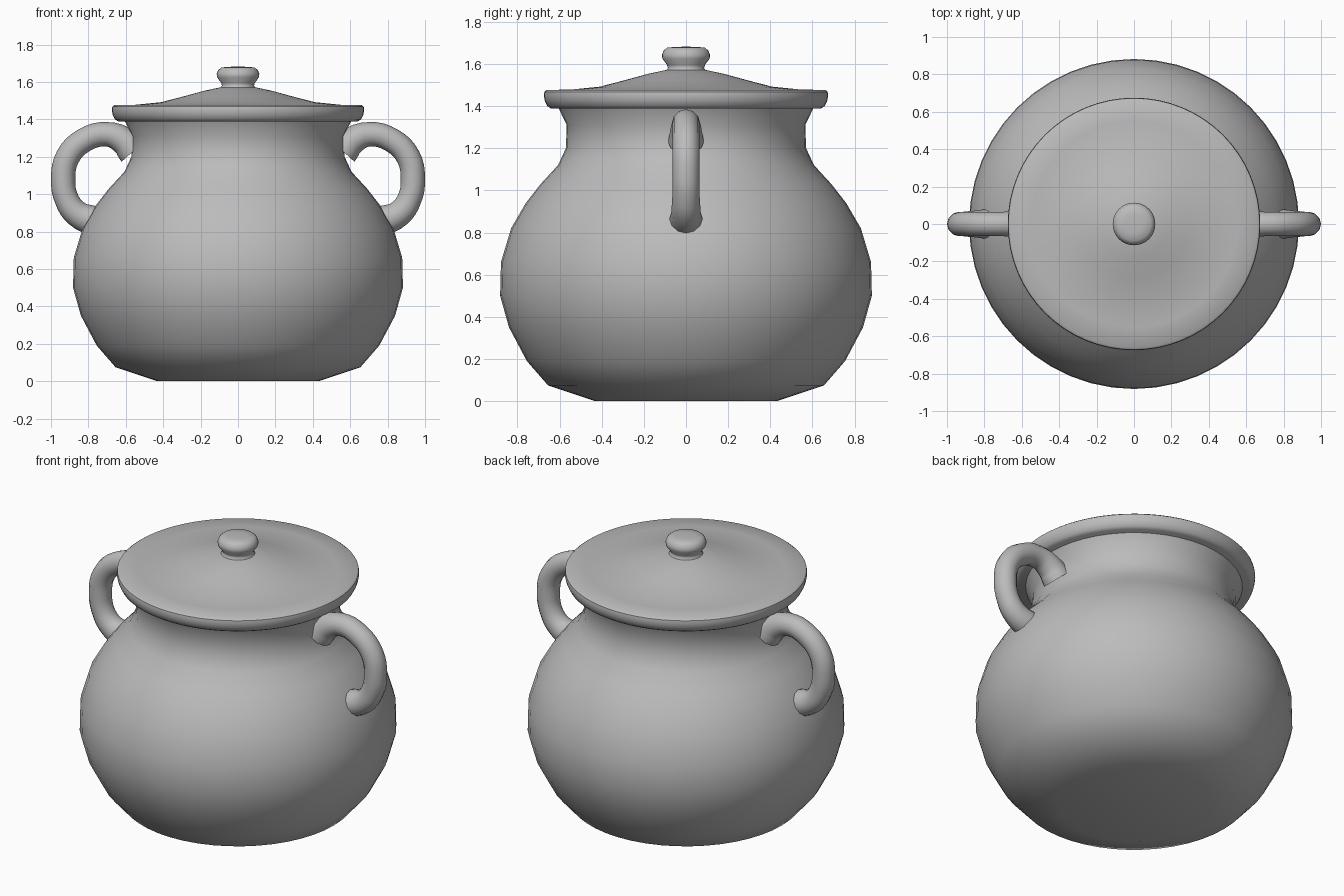
import bpy
import bmesh
from math import radians
from mathutils import Matrix

cube = bpy.data.objects.get("Cube")
if cube:
    bpy.data.objects.remove(cube, do_unlink=True)

# Plain grey glaze
CLAY = (0.5, 0.5, 0.5, 1)
clay = bpy.data.materials.new("grey clay")
clay.use_nodes = True
clay.diffuse_color = CLAY
clay.node_tree.nodes["Principled BSDF"].inputs["Base Color"].default_value = CLAY


def finish(obj, angle):
    """Give the object its colour and smooth shading."""
    obj.data.materials.clear()
    obj.data.materials.append(clay)
    bpy.ops.object.select_all(action='DESELECT')
    obj.select_set(True)
    bpy.context.view_layer.objects.active = obj
    bpy.ops.object.shade_smooth_by_angle(angle=radians(angle))


def lathe(name, profile, sides, angle=40):
    """Turn a closed (radius, height) profile around the z axis."""
    bm = bmesh.new()
    verts = [bm.verts.new((r, 0, z)) for r, z in profile]
    edges = [bm.edges.new(pair) for pair in zip(verts, verts[1:])]
    bmesh.ops.spin(bm, geom=verts + edges, cent=(0, 0, 0), axis=(0, 0, 1),
                   angle=radians(360), steps=sides, use_merge=True)
    bmesh.ops.remove_doubles(bm, verts=bm.verts, dist=0.0005)
    bmesh.ops.recalc_face_normals(bm, faces=bm.faces)
    mesh = bpy.data.meshes.new(name)
    bm.to_mesh(mesh)
    bm.free()
    obj = bpy.data.objects.new(name, mesh)
    bpy.context.collection.objects.link(obj)
    finish(obj, angle)
    return obj


def handle(name, side):
    """Round ear whose ends swell where they meet the pot."""
    path = [(0.56, 1.23, 1.3), (0.61, 1.285, 1.15), (0.70, 1.32, 1),
            (0.82, 1.29, 1), (0.91, 1.2, 1), (0.935, 1.08, 1),
            (0.915, 0.97, 1), (0.86, 0.895, 1.08), (0.77, 0.855, 1.25)]
    curve = bpy.data.curves.new(name, 'CURVE')
    curve.dimensions = '3D'
    curve.bevel_depth = 0.065
    curve.bevel_resolution = 4
    curve.use_fill_caps = True
    spline = curve.splines.new('BEZIER')
    spline.resolution_u = 4
    spline.bezier_points.add(len(path) - 1)
    for point, (x, z, swell) in zip(spline.bezier_points, path):
        point.co = (x, 0, z)
        point.radius = swell
        point.handle_left_type = point.handle_right_type = 'AUTO'
    temp = bpy.data.objects.new(name + "_path", curve)
    bpy.context.collection.objects.link(temp)
    bpy.context.view_layer.update()
    mesh = bpy.data.meshes.new_from_object(temp)
    bpy.data.objects.remove(temp)
    mesh.transform(Matrix.Diagonal((side, 1, 1, 1)))
    bm = bmesh.new()
    bm.from_mesh(mesh)
    bmesh.ops.remove_doubles(bm, verts=bm.verts, dist=0.0005)
    bmesh.ops.recalc_face_normals(bm, faces=bm.faces)
    bm.to_mesh(mesh)
    bm.free()
    obj = bpy.data.objects.new(name, mesh)
    bpy.context.collection.objects.link(obj)
    finish(obj, 50)


# Pot: foot, belly, neck, flared lip and hollow inside
lathe("pot_body", [
    (0, 0), (0.43, 0), (0.655, 0.075), (0.755, 0.19), (0.84, 0.35),
    (0.882, 0.5), (0.878, 0.66), (0.83, 0.82), (0.76, 0.94), (0.69, 1.03),
    (0.607, 1.12), (0.57, 1.2), (0.566, 1.31), (0.607, 1.395),
    (0.55, 1.395), (0.52, 1.3), (0.53, 1.19), (0.65, 1.02), (0.79, 0.8),
    (0.83, 0.55), (0.72, 0.22), (0.4, 0.06), (0, 0.06)], 48)

# Lid: rolled rim and gently sloping dome
lathe("lid", [
    (0, 1.39), (0.64, 1.388), (0.658, 1.4), (0.67, 1.425), (0.675, 1.45),
    (0.672, 1.468), (0.66, 1.477), (0.55, 1.478), (0.41, 1.492),
    (0.29, 1.523), (0.18, 1.553), (0.09, 1.572), (0, 1.575)], 64)

# Knob on a short neck
lathe("lid_knob", [
    (0, 1.56), (0.1, 1.565), (0.086, 1.58), (0.09, 1.595), (0.112, 1.625),
    (0.114, 1.643), (0.106, 1.663), (0.09, 1.677), (0.05, 1.681),
    (0, 1.682)], 32, 60)

handle("left_handle", 1)
handle("right_handle", -1)
